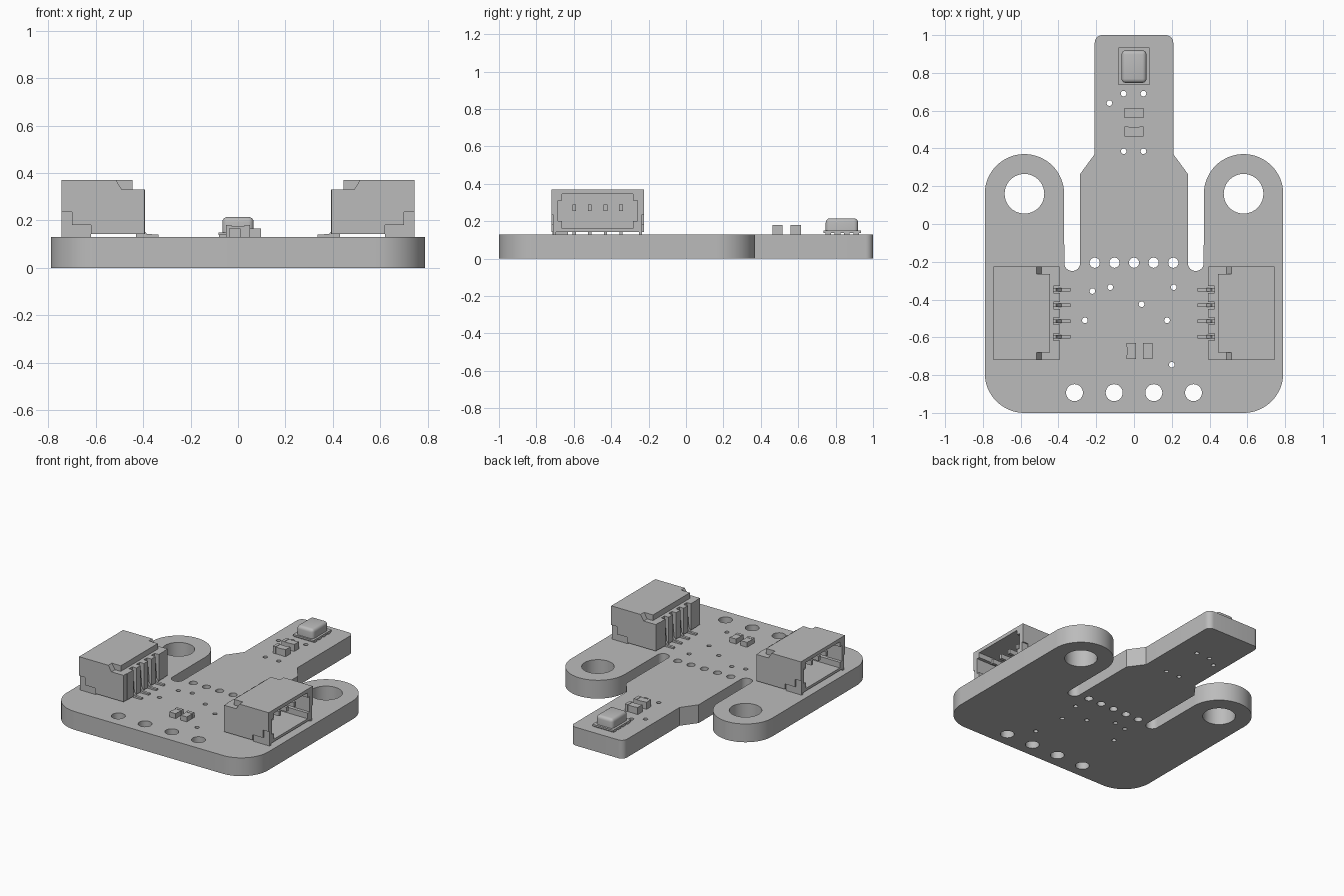
import bpy, bmesh
from math import radians, cos, sin

if "Cube" in bpy.data.objects:
    bpy.data.objects.remove(bpy.data.objects["Cube"], do_unlink=True)

grey = bpy.data.materials.new("plain_grey")
grey.use_nodes = True
colour = (0.5, 0.5, 0.5, 1)
grey.diffuse_color = colour
grey.node_tree.nodes["Principled BSDF"].inputs["Base Color"].default_value = colour


def finish(name, bm, mirror=False):
    """Turn a bmesh into a shaded, coloured object, optionally mirrored in x."""
    bmesh.ops.remove_doubles(bm, verts=bm.verts, dist=1e-5)
    bmesh.ops.recalc_face_normals(bm, faces=bm.faces)
    me = bpy.data.meshes.new(name)
    bm.to_mesh(me)
    bm.free()
    me.materials.clear()
    me.materials.append(grey)
    me.shade_smooth()
    me.set_sharp_from_angle(angle=radians(30))
    ob = bpy.data.objects.new(name, me)
    bpy.context.collection.objects.link(ob)
    if mirror:
        ob.modifiers.new("mirror", 'MIRROR')
    return ob


def arc(cx, cy, r, a0, a1, n=16):
    angles = [radians(a0 + (a1 - a0) * i / n) for i in range(n + 1)]
    return [(cx + r * cos(a), cy + r * sin(a)) for a in angles]


def circle(cx, cy, r, n=24):
    return arc(cx, cy, r, 0, 360, n)[:-1]


def extrude(name, outlines, lo, hi, axis='z', mirror=False):
    """Extrude filled outlines (the inner ones are holes) from lo to hi along an axis."""
    cu = bpy.data.curves.new(name + "_outline", 'CURVE')
    cu.dimensions = '2D'
    cu.fill_mode = 'BOTH'
    cu.extrude = (hi - lo) / 2
    for pts in outlines:
        sp = cu.splines.new('POLY')
        sp.points.add(len(pts) - 1)
        for p, (u, v) in zip(sp.points, pts):
            p.co = (u, v, 0, 1)
        sp.use_cyclic_u = True
    tmp = bpy.data.objects.new(name + "_outline", cu)
    bpy.context.collection.objects.link(tmp)
    me = tmp.evaluated_get(bpy.context.evaluated_depsgraph_get()).to_mesh()
    bm = bmesh.new()
    bm.from_mesh(me)
    bpy.data.objects.remove(tmp, do_unlink=True)
    bpy.data.curves.remove(cu)
    for v in bm.verts:
        a, b, w = v.co.x, v.co.y, v.co.z + (lo + hi) / 2
        v.co = {'z': (a, b, w), 'y': (a, w, b), 'x': (w, a, b)}[axis]
    for f in bm.faces:
        f.material_index = 0
    return finish(name, bm, mirror)


def box(name, x, y, z, mirror=False, bevel=0):
    bm = bmesh.new()
    bmesh.ops.create_cube(bm, size=1)
    for v in bm.verts:
        v.co = [(r[0] + r[1]) / 2 + c * (r[1] - r[0]) for r, c in zip((x, y, z), v.co)]
    if bevel:
        edges = [e for e in bm.edges if any(v.co.z > z[1] - 1e-4 for v in e.verts)]
        bmesh.ops.bevel(bm, geom=edges, offset=bevel, segments=4, profile=0.5, affect='EDGES')
    return finish(name, bm, mirror)


# Circuit board: half outline mirrored, with drilled holes
TOP = 0.13
half = (arc(0.58, -0.79, 0.21, -90, 0) + arc(0.58, 0.16, 0.21, 0, 180, 32)
        + arc(0.327, -0.207, 0.042, 0, -180) + [(0.285, 0.265), (0.208, 0.37)]
        + arc(0.168, 0.96, 0.04, 0, 90, 8))
outline = half + [(-x, y) for x, y in reversed(half)]
holes = [circle(s * 0.58, 0.16, 0.105, 40) for s in (-1, 1)]
holes += [circle(i * 0.104, -0.205, 0.027) for i in range(-2, 3)]
holes += [circle(i * 0.105, -0.893, 0.045) for i in (-3, -1, 1, 3)]
vias = [(-0.22, -0.355), (-0.125, -0.335), (0.21, -0.335), (0.04, -0.425), (-0.26, -0.51),
        (0.175, -0.51), (0.2, -0.745), (-0.055, 0.69), (0.05, 0.69), (-0.13, 0.64),
        (-0.055, 0.385), (0.05, 0.385)]
holes += [circle(x, y, 0.015, 16) for x, y in vias]
extrude("circuit_board", [outline] + holes, 0, TOP)

# Connector sleeve: open shell facing outwards, lower corners stepped for the tabs
YC, HALF, LOW, HIGH = -0.4725, 0.2475, 0.142, 0.37


def both(pts):
    """Mirror a half profile about the connector's middle."""
    return [(YC + u, v) for u, v in pts] + [(YC - u, v) for u, v in reversed(pts)]


cavity = both([(0.19, 0.16), (0.19, 0.2), (0.212, 0.2), (0.212, 0.31), (0.19, 0.31), (0.19, 0.345)])
for part, x0, x1, step in (("inner", 0.515, 0.62, None), ("middle", 0.62, 0.70, 0.18),
                           ("outer", 0.70, 0.745, 0.235)):
    foot = [(HALF, LOW)] if step is None else [(0.23, LOW), (0.23, step), (HALF, step)]
    extrude("connector_sleeve_" + part, [both(foot + [(HALF, HIGH)]), cavity], x0, x1, 'x', True)

# Connector rear: stepped middle, with a sloped notch at each end
rear = [(0.425, LOW), (0.515, LOW), (0.515, HIGH), (0.445, HIGH), (0.445, 0.33), (0.425, 0.33)]
end = [(0.395, LOW), (0.515, LOW), (0.515, HIGH), (0.49, 0.33), (0.395, 0.33)]
extrude("connector_rear", [rear], YC - 0.2075, YC + 0.2075, 'y', True)
for s, side in ((-1, "front"), (1, "back")):
    a, b = sorted((YC + s * 0.2075, YC + s * HALF))
    extrude("connector_rear_end_" + side, [end], a, b, 'y', True)
    # Metal solder tab beside the shell
    a, b = sorted((YC + s * 0.222, YC + s * 0.238))
    tab = [(0.62, TOP), (0.745, TOP), (0.745, 0.235), (0.70, 0.235), (0.70, 0.18), (0.62, 0.18)]
    extrude("connector_tab_" + side, [tab], a, b, 'y', True)

# Rear ribs between the contacts
PITCH = 0.0835
pins = [YC + (i - 1.5) * PITCH for i in range(4)]
edges = [YC - 0.2075] + [p + s * 0.018 for p in pins for s in (-1, 1)] + [YC + 0.2075]
for i, (a, b) in enumerate(zip(edges[::2], edges[1::2])):
    box(f"connector_rib_{i + 1}", (0.392, 0.426), (a, b), (LOW, 0.33), True)

# Contacts: gull-wing lead outside, pin inside
lead = [(0.335, TOP), (0.43, TOP), (0.43, 0.30), (0.412, 0.30), (0.402, 0.165),
        (0.385, 0.143), (0.335, 0.14)]
for i, y in enumerate(pins):
    extrude(f"connector_lead_{i + 1}", [lead], y - 0.009, y + 0.009, 'y', True)
    box(f"connector_pin_{i + 1}", (0.51, 0.69), (y - 0.01, y + 0.01), (0.255, 0.288), True)

# Small chips on the tongue, with end caps across x
for n, y in (("upper", 0.587), ("lower", 0.489)):
    box(f"chip_{n}_body", (-0.03, 0.03), (y - 0.025, y + 0.025), (TOP, 0.177))
    for s, side in ((-1, "right"), (1, "left")):
        x = sorted((s * 0.028, s * 0.05))
        box(f"chip_{n}_cap_{side}", x, (y - 0.027, y + 0.027), (TOP, 0.18))

# Small chips on the main board, with end caps along y
for n, x in (("right", -0.014), ("left", 0.073)):
    box(f"board_chip_{n}_body", (x - 0.024, x + 0.024), (-0.695, -0.65), (TOP, 0.163))
    for a, b, side in ((-0.715, -0.693, "front"), (-0.652, -0.63, "back")):
        box(f"board_chip_{n}_cap_{side}", (x - 0.025, x + 0.025), (a, b), (TOP, 0.165))

# Sensor: pads, flange and a rounded lid
for i in range(4):
    y = 0.76 + i * 0.05
    box(f"sensor_pad_{i + 1}", (-0.08, 0.08), (y - 0.015, y + 0.015), (TOP, 0.14))
box("sensor_flange", (-0.083, 0.081), (0.735, 0.935), (0.138, 0.15))
box("sensor_lid", (-0.066, 0.066), (0.747, 0.92), (0.15, 0.215), bevel=0.022)
